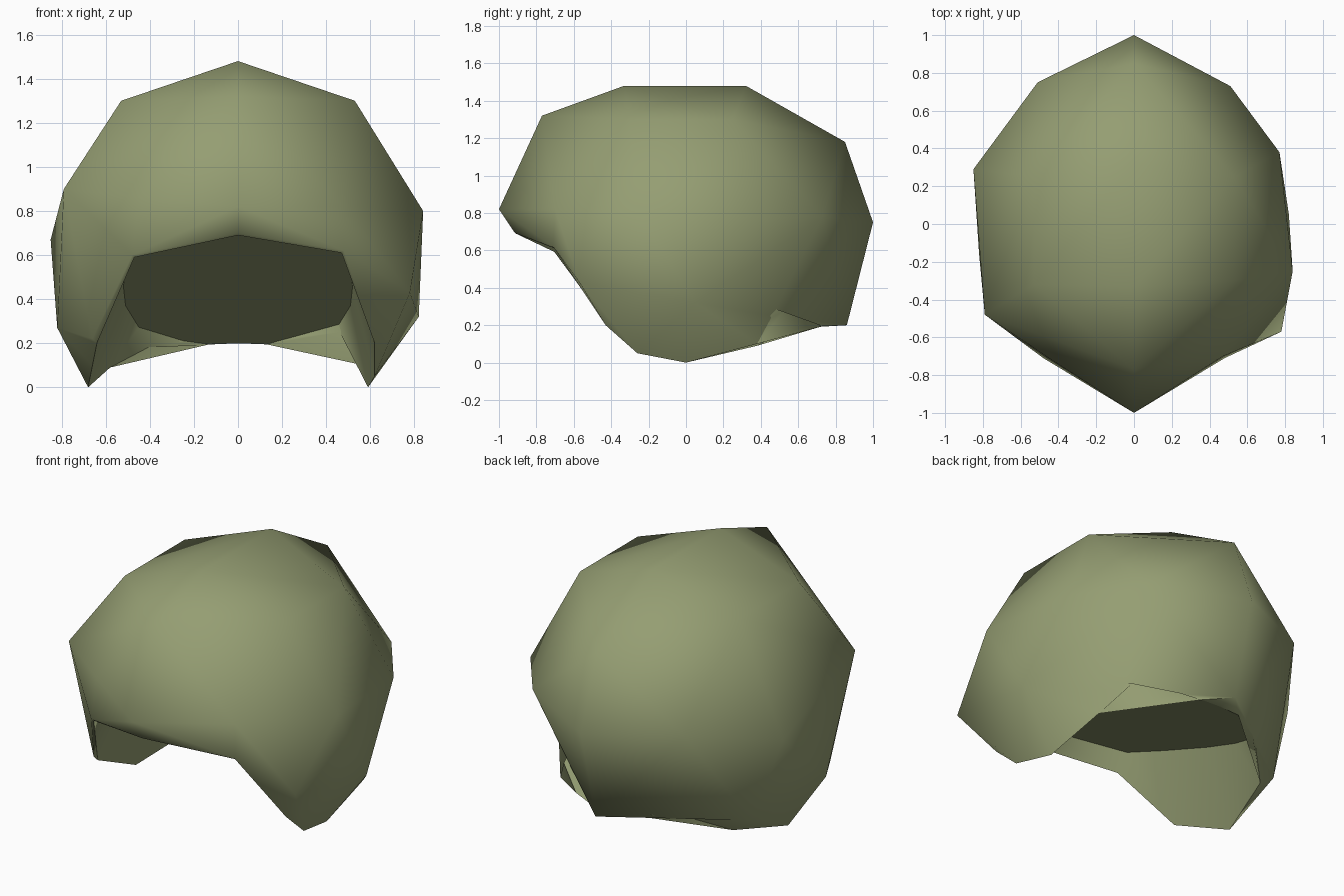
import bpy, bmesh, math

if "Cube" in bpy.data.objects:
    bpy.data.objects.remove(bpy.data.objects["Cube"])

# Dome top: level ridge and the ring of crown corners
CROWN = [(0, -.33, 1.48), (0, .32, 1.48), (0, -.77, 1.32), (0, .85, 1.18),
         (.53, -.30, 1.30), (.53, .25, 1.30), (-.53, -.32, 1.30), (-.53, .25, 1.30)]


def ring(front, right, back, left):
    """Closed ring: right and left sides are listed front to back."""
    return [front] + right + [back] + left[::-1]


# Points repeated within a ring collapse a quad to a triangle
BROW = ring((0, -1, .82),
            [(.47, -.70, .82), (.84, -.25, .80), (.84, -.25, .80),
             (.77, .38, .77), (.51, .73, .78), (0, 1, .75)],
            (0, 1, .75),
            [(-.45, -.71, .86), (-.79, -.48, .90), (-.85, .29, .67),
             (-.85, .29, .67), (-.51, .75, .78), (0, 1, .75)])
HEM = ring((0, -.92, .70),
           [(.48, -.71, .62), (.78, -.57, .43), (.82, .05, .32),
            (.82, .05, .32), (.46, .46, .25), (0, .86, .20)],
           (0, .86, .20),
           [(-.48, -.71, .60), (-.66, -.43, .22), (-.82, -.16, .27),
            (-.82, -.16, .27), (-.69, .36, .17), (0, .86, .20)])
RIM = ring((0, -.91, .69),
           [(.47, -.70, .61), (.62, -.43, .20), (.62, -.26, .05),
            (.59, 0, 0), (.57, .38, .10), (.13, .73, .195)],
           (0, .73, .20),
           [(-.47, -.70, .59), (-.64, -.42, .20), (-.66, -.21, .10),
            (-.68, 0, 0), (-.58, .38, .09), (-.13, .73, .195)])
side = [(.47, -.62), (.50, -.35), (.52, 0), (.51, .25), (.45, .52), (.25, .69)]
LINING = ring((0, -.82), side, (0, .70), [(-x, y) for x, y in side])
LINING = [(x, y, .46 - .36 * y) for x, y in LINING]  # sloping inner plane

bm = bmesh.new()

# Dome: hull over crown and brow, left open underneath
brow = [bm.verts.new(p) for p in dict.fromkeys(BROW)]
crown = [bm.verts.new(p) for p in CROWN]
bmesh.ops.convex_hull(bm, input=brow + crown)
bm.normal_update()
brow_set = set(brow)
under = [f for f in bm.faces if f.normal.z < 0 and all(v in brow_set for v in f.verts)]
bmesh.ops.delete(bm, geom=under, context='FACES_ONLY')

# Outer side, hem and inner wall; the outer side is split along its bulging diagonals
rings = [[bm.verts.new(p) for p in r] for r in (BROW, HEM, RIM, LINING)]
n = len(rings[0])
for k, (a, b) in enumerate(zip(rings, rings[1:])):
    for i in range(n):
        j = (i + 1) % n
        if k:
            bm.faces.new((a[i], b[i], b[j], a[j]))
        elif (a[i].co + b[j].co).xy.length > (a[j].co + b[i].co).xy.length:
            bm.faces.new((a[i], b[i], b[j]))
            bm.faces.new((a[i], b[j], a[j]))
        else:
            bm.faces.new((a[i], b[i], a[j]))
            bm.faces.new((a[j], b[i], b[j]))

# Flat inner lining
bm.faces.new(rings[-1])

# Crisp edges around the opening and the lining
for r in rings[2:]:
    for i in range(n):
        e = bm.edges.get((r[i], r[(i + 1) % n]))
        if e:
            e.smooth = False

bmesh.ops.remove_doubles(bm, verts=bm.verts, dist=.002)
bmesh.ops.dissolve_degenerate(bm, dist=.0005, edges=bm.edges)
bmesh.ops.recalc_face_normals(bm, faces=bm.faces)
mesh = bpy.data.meshes.new("helmet_shell")
bm.to_mesh(mesh)
bm.free()

shell = bpy.data.objects.new("helmet_shell", mesh)
bpy.context.collection.objects.link(shell)
olive = bpy.data.materials.new("olive_green")
olive.diffuse_color = (.30, .34, .17, 1)
olive.use_nodes = True
olive.node_tree.nodes["Principled BSDF"].inputs["Base Color"].default_value = olive.diffuse_color
mesh.materials.append(olive)

bpy.context.view_layer.objects.active = shell
shell.select_set(True)
bpy.ops.object.shade_smooth_by_angle(angle=math.radians(70), keep_sharp_edges=True)
